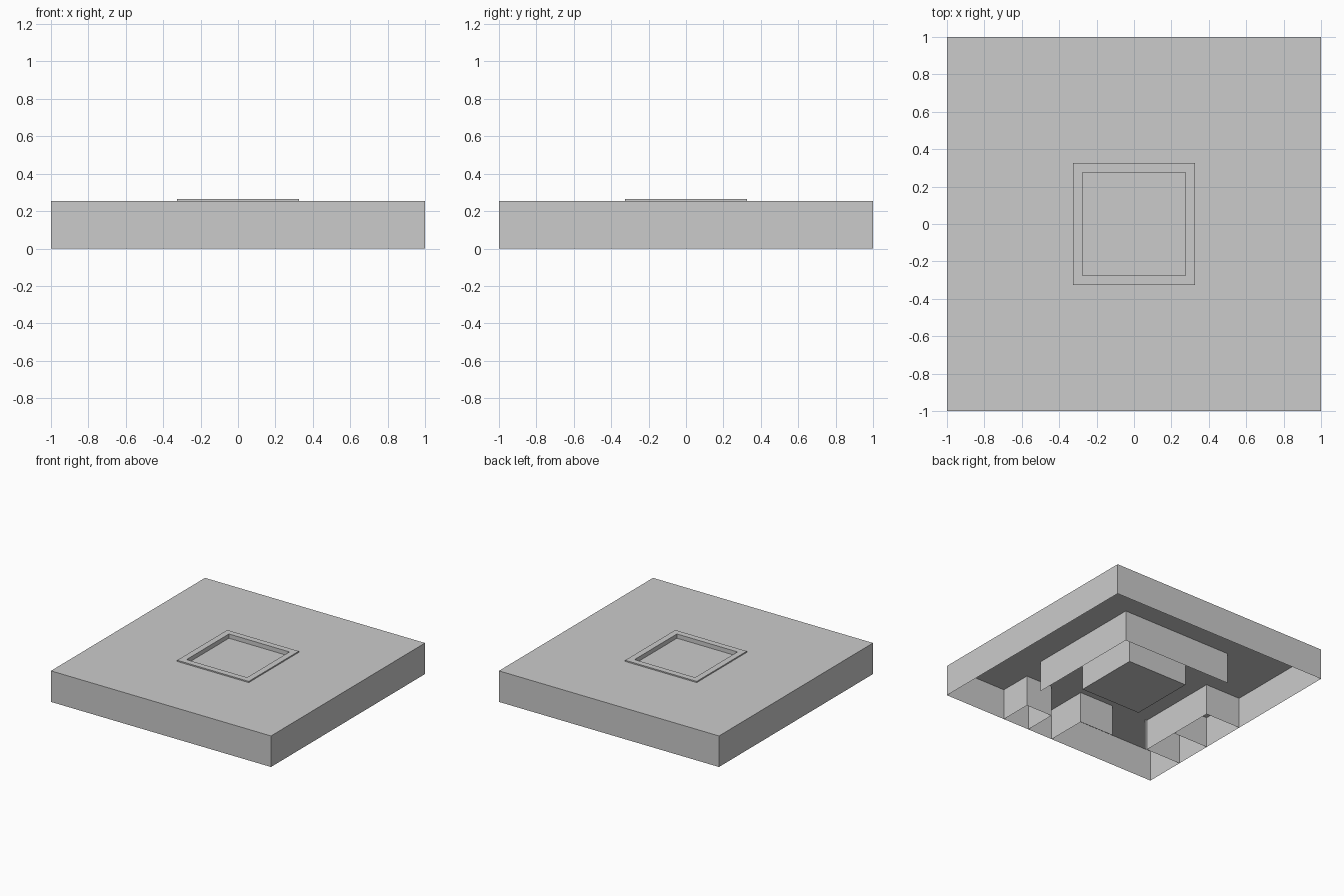
import bpy, bmesh

if "Cube" in bpy.data.objects:
    bpy.data.objects.remove(bpy.data.objects["Cube"])

H = 0.255     # slab top
RIM = 0.265   # raised frame top
FLOOR = 0.23  # recessed panel


def loft(name, levels, cap=False):
    """Skin square loops given as (half_size, z); optionally close the last loop."""
    bm = bmesh.new()
    loops = [[bm.verts.new((sx * h, sy * h, z)) for sx, sy in
              ((-1, -1), (1, -1), (1, 1), (-1, 1))] for h, z in levels]
    for a, b in zip(loops, loops[1:]):
        for i in range(4):
            j = (i + 1) % 4
            bm.faces.new((a[i], a[j], b[j], b[i]))
    if cap:
        bm.faces.new(loops[-1])
    return finish(name, bm)


def sheet(name, runs):
    """Thin upright walls hanging under the top, each run a plan polyline."""
    bm = bmesh.new()
    for run in runs:
        for (x0, y0), (x1, y1) in zip(run, run[1:]):
            bm.faces.new([bm.verts.new(p) for p in
                          ((x0, y0, 0), (x1, y1, 0), (x1, y1, H), (x0, y0, H))])
    return finish(name, bm)


def finish(name, bm):
    me = bpy.data.meshes.new(name)
    bm.to_mesh(me)
    bm.free()
    ob = bpy.data.objects.new(name, me)
    bpy.context.collection.objects.link(ob)
    return ob


# Open-bottomed slab with raised square frame and recessed centre panel
loft("slab_shell", [(1, 0), (1, H), (0.325, H), (0.325, RIM),
                    (0.275, RIM), (0.275, FLOOR)], cap=True)

# Centre plug below the panel, reaching the ground
loft("centre_plug", [(0.275, FLOOR), (0.275, 0)], cap=True)

# Two visible sides of the inner wall around the plug
sheet("inner_wall", [[(-0.5, 0.5), (0.5, 0.5), (0.5, -0.5)]])

# Stepped ribs joining the inner wall to the outer sides
sheet("stepped_ribs", [
    [(-1, 0.04), (-0.68, 0.04), (-0.68, -0.34)],
    [(-1, -0.34), (-0.68, -0.34), (-0.68, -0.66)],
    [(-1, -0.66), (-0.66, -0.66)],
    [(0.44, -1), (0.44, -0.73), (0.2, -0.73)],
    [(0.2, -1), (0.2, -0.73)],
    [(-0.03, -1), (-0.03, -0.66), (-0.34, -0.66)],
])
